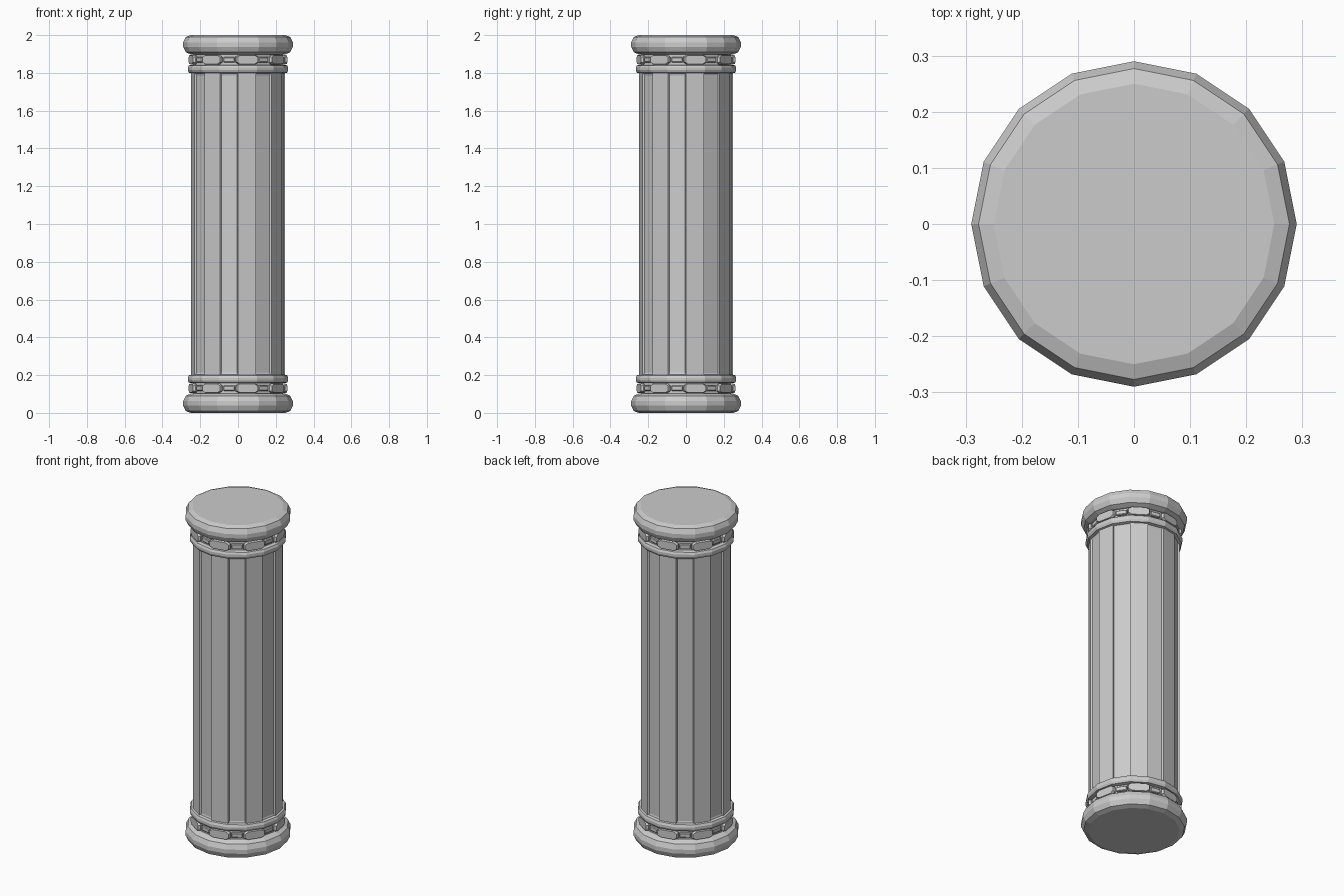
import bpy, bmesh
from math import sin, cos, pi
from mathutils import Matrix

if "Cube" in bpy.data.objects:
    bpy.data.objects.remove(bpy.data.objects["Cube"])

N = 16


def finish(name, bm):
    bmesh.ops.recalc_face_normals(bm, faces=bm.faces)
    me = bpy.data.meshes.new(name)
    bm.to_mesh(me)
    bm.free()
    ob = bpy.data.objects.new(name, me)
    bpy.context.collection.objects.link(ob)
    return ob


def lathe(bm, profile):
    """Closed 16-sided turning from (radius, z) points."""
    rings = [[bm.verts.new((r * cos(2 * pi * i / N), r * sin(2 * pi * i / N), z))
              for i in range(N)] for r, z in profile]
    for a, b in zip(rings, rings[1:]):
        for i in range(N):
            j = (i + 1) % N
            bm.faces.new((a[i], a[j], b[j], b[i]))
    bm.faces.new(rings[0][::-1])
    bm.faces.new(rings[-1])


def block(bm, angle, z, layers):
    """Chamfered octagonal block facing outward; layers = (distance, half width, half height, chamfer)."""
    m = Matrix.Rotation(angle, 4, 'Z')
    rings = []
    for d, w, h, c in layers:
        pts = [(w, -h + c * .6), (w, h - c * .6), (w - c, h), (c - w, h),
               (-w, h - c * .6), (-w, -h + c * .6), (c - w, -h), (w - c, -h)]
        rings.append([bm.verts.new(m @ Matrix.Translation((d, y, z + k)).translation)
                      for y, k in pts])
    for a, b in zip(rings, rings[1:]):
        for i in range(8):
            j = (i + 1) % 8
            bm.faces.new((a[i], a[j], b[j], b[i]))
    bm.faces.new(rings[0][::-1])
    bm.faces.new(rings[-1])


def mirror_top(ob):
    """Copy a bottom part to the top of the column."""
    me = ob.data.copy()
    me.transform(Matrix.Translation((0, 0, 2)) @ Matrix.Scale(-1, 4, (0, 0, 1)))
    me.flip_normals()
    top = bpy.data.objects.new(ob.name.replace("bottom", "top"), me)
    bpy.context.collection.objects.link(top)


# Shaft with eight shallow recessed panels
bm = bmesh.new()
lathe(bm, [(.25, .185), (.25, 1.815)])
bm.faces.ensure_lookup_table()
panels = [bm.faces[i] for i in range(1, N, 2)]
for f in panels:
    bmesh.ops.inset_individual(bm, faces=[f], thickness=.004)
    n = f.normal.copy()
    c = f.calc_center_median()
    for v in f.verts:
        v.co -= n * .01
        v.co.z += .025 if v.co.z < 1 else -.025
        side = (v.co - c)
        side.z = 0
        v.co -= side * .08
finish("shaft", bm)

# Turned end mouldings
mouldings = {
    "bottom_cushion": [(.25, 0), (.277, .01), (.29, .038), (.29, .062),
                       (.277, .09), (.25, .102)],
    "bottom_neck": [(.238, .095), (.238, .165)],
    "bottom_ring": [(.245, .157), (.26, .16), (.266, .172), (.266, .186),
                    (.26, .199), (.245, .203)],
}
for name, profile in mouldings.items():
    bm = bmesh.new()
    lathe(bm, profile)
    mirror_top(finish(name, bm))

# Bead and reel band
beads, reels = bmesh.new(), bmesh.new()
for k in range(8):
    a = pi / N + k * pi / 4
    block(beads, a, .13, [(.215, .05, .022, .02), (.242, .061, .026, .018),
                          (.255, .057, .023, .018)])
    block(reels, a + pi / 8, .13, [(.22, .03, .014, .004), (.243, .03, .014, .004),
                                   (.247, .027, .01, .004)])
mirror_top(finish("bottom_beads", beads))
mirror_top(finish("bottom_reels", reels))
